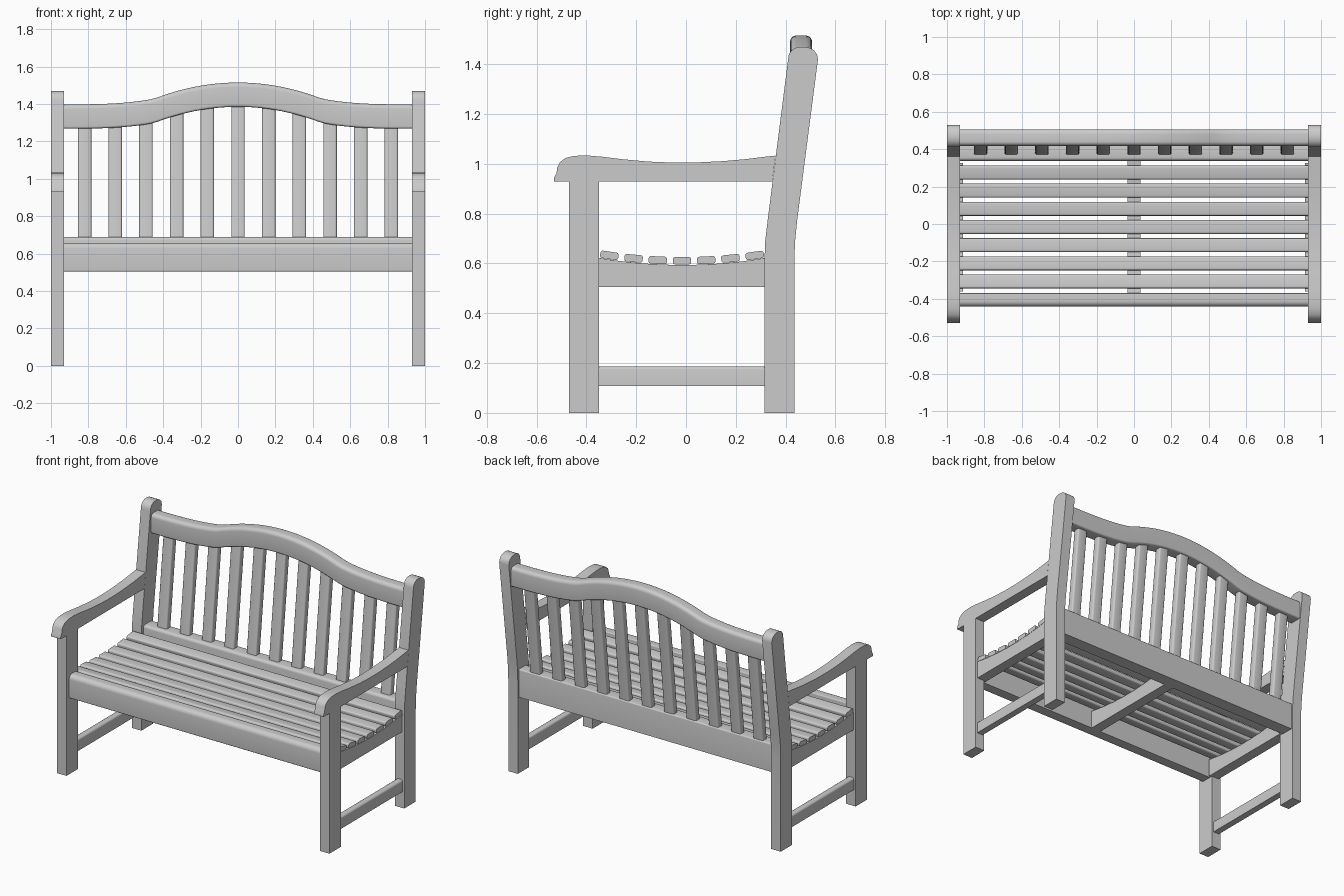
import bpy, bmesh, math

if "Cube" in bpy.data.objects:
    bpy.data.objects.remove(bpy.data.objects["Cube"])

def loft(name, rings, mirror=False):
    """Skin a list of equal-length closed rings and cap both ends."""
    bm = bmesh.new()
    vs = [[bm.verts.new(p) for p in r] for r in rings]
    n = len(rings[0])
    for a, b in zip(vs, vs[1:]):
        for i in range(n):
            j = (i + 1) % n
            bm.faces.new((a[i], a[j], b[j], b[i]))
    bm.faces.new(vs[0])
    bm.faces.new(vs[-1][::-1])
    bmesh.ops.recalc_face_normals(bm, faces=bm.faces)
    me = bpy.data.meshes.new(name)
    bm.to_mesh(me)
    bm.free()
    me.polygons.foreach_set("use_smooth", [True] * len(me.polygons))
    me.set_sharp_from_angle(angle=math.radians(32))
    ob = bpy.data.objects.new(name, me)
    bpy.context.collection.objects.link(ob)
    if mirror:
        ob.modifiers.new("mirror", 'MIRROR')
    return ob

def along_x(name, profile, x0, x1, mirror=False):
    """Extrude a (y, z) profile along x."""
    return loft(name, [[(x, y, z) for y, z in profile] for x in (x0, x1)], mirror)

def rounded(u0, u1, v0, v1, radii, seg=4):
    """Rounded rectangle; radii for corners u0v0, u1v0, u1v1, u0v1."""
    pts = []
    corners = [(u0, v0, 1, 1, 180), (u1, v0, -1, 1, 270), (u1, v1, -1, -1, 0), (u0, v1, 1, -1, 90)]
    for (u, v, su, sv, a0), r in zip(corners, radii):
        if r == 0:
            pts.append((u, v))
            continue
        for k in range(seg + 1):
            a = math.radians(a0 + 90 * k / seg)
            pts.append((u + su * r + r * math.cos(a), v + sv * r + r * math.sin(a)))
    return pts

def dip(y):
    """Height of the curved seat support."""
    return 0.594 + 0.25 * (y + 0.015) ** 2

def crest(x):
    """Height of the top of the arched back rail."""
    x = abs(x)
    if x < 0.45:
        return 1.515 - 0.43 * x * x
    return 1.398 + 0.03 * (max(0, 0.93 - x) / 0.48) ** 3

# Legs
along_x("front_leg", [(-0.47, 0), (-0.35, 0), (-0.35, 0.93), (-0.47, 0.93)], 0.93, 1, True)
along_x("back_leg", [(0.315, 0), (0.435, 0), (0.435, 0.61), (0.438, 0.69), (0.446, 0.77),
                     (0.53, 1.42), (0.526, 1.44), (0.514, 1.456), (0.495, 1.466), (0.47, 1.47),
                     (0.445, 1.468), (0.425, 1.457), (0.413, 1.44), (0.41, 1.42),
                     (0.33, 0.79), (0.318, 0.69), (0.315, 0.61)], 0.93, 1, True)

# Armrests
along_x("armrest", [(-0.53, 0.93), (0.347, 0.93), (0.36, 1.033), (0.32, 1.029), (0.24, 1.019),
                    (0.15, 1.011), (0.05, 1.006), (-0.05, 1.005), (-0.15, 1.009), (-0.25, 1.018),
                    (-0.34, 1.029), (-0.40, 1.034), (-0.45, 1.032), (-0.485, 1.023),
                    (-0.507, 1.006), (-0.517, 0.985), (-0.52, 0.962), (-0.53, 0.945)], 0.93, 1, True)

# Side stretchers
ring = rounded(0.943, 0.987, 0.108, 0.187, (0, 0, 0.014, 0.014))
loft("side_stretcher", [[(x, y, z) for x, z in ring] for y in (-0.355, 0.32)], True)

# Curved seat supports: sides and centre
def support(y0, y1):
    ys = [y1 + (y0 - y1) * i / 12 for i in range(13)]
    return [(y0, 0.505), (y1, 0.505)] + [(y, dip(y)) for y in ys]
along_x("side_seat_rail", support(-0.36, 0.325), 0.915, 0.985, True)
along_x("centre_seat_support", support(-0.38, 0.345), -0.035, 0.035)

# Long rails under the seat
along_x("front_seat_rail", rounded(-0.442, -0.37, 0.505, 0.658, (0.006, 0, 0.006, 0.03), 6), -0.935, 0.935)
along_x("back_seat_rail", rounded(0.338, 0.425, 0.505, 0.69, (0, 0, 0.008, 0.018)), -0.935, 0.935)

# Seat slats following the dip
for i in range(7):
    yc = -0.31 + 0.098 * i
    t = math.atan(0.5 * (yc + 0.015))
    c, s = math.cos(t), math.sin(t)
    prof = [(yc + u * c - v * s, dip(yc) + 0.002 + u * s + v * c)
            for u, v in rounded(-0.037, 0.037, 0, 0.03, (0.01,) * 4)]
    along_x("seat_slat", prof, -0.985, 0.985)

# Arched top rail
ring = rounded(0.418, 0.506, -0.13, 0, (0.012, 0.012, 0.024, 0.024), 5)
xs = [-0.94 + 1.88 * i / 48 for i in range(49)]
loft("top_back_rail", [[(x, y, crest(x) + z) for y, z in ring] for x in xs])

# Upright back slats, leaning with the back
for i in range(11):
    x = (i - 5) * 0.164
    ring = rounded(-0.036, 0.036, -0.023, 0.023, (0.01,) * 4, 3)
    loft("back_slat", [[(x + u, 0.394 + 0.11 * (z - 0.69) + v, z) for u, v in ring]
                       for z in (0.675, crest(x) - 0.09)])
